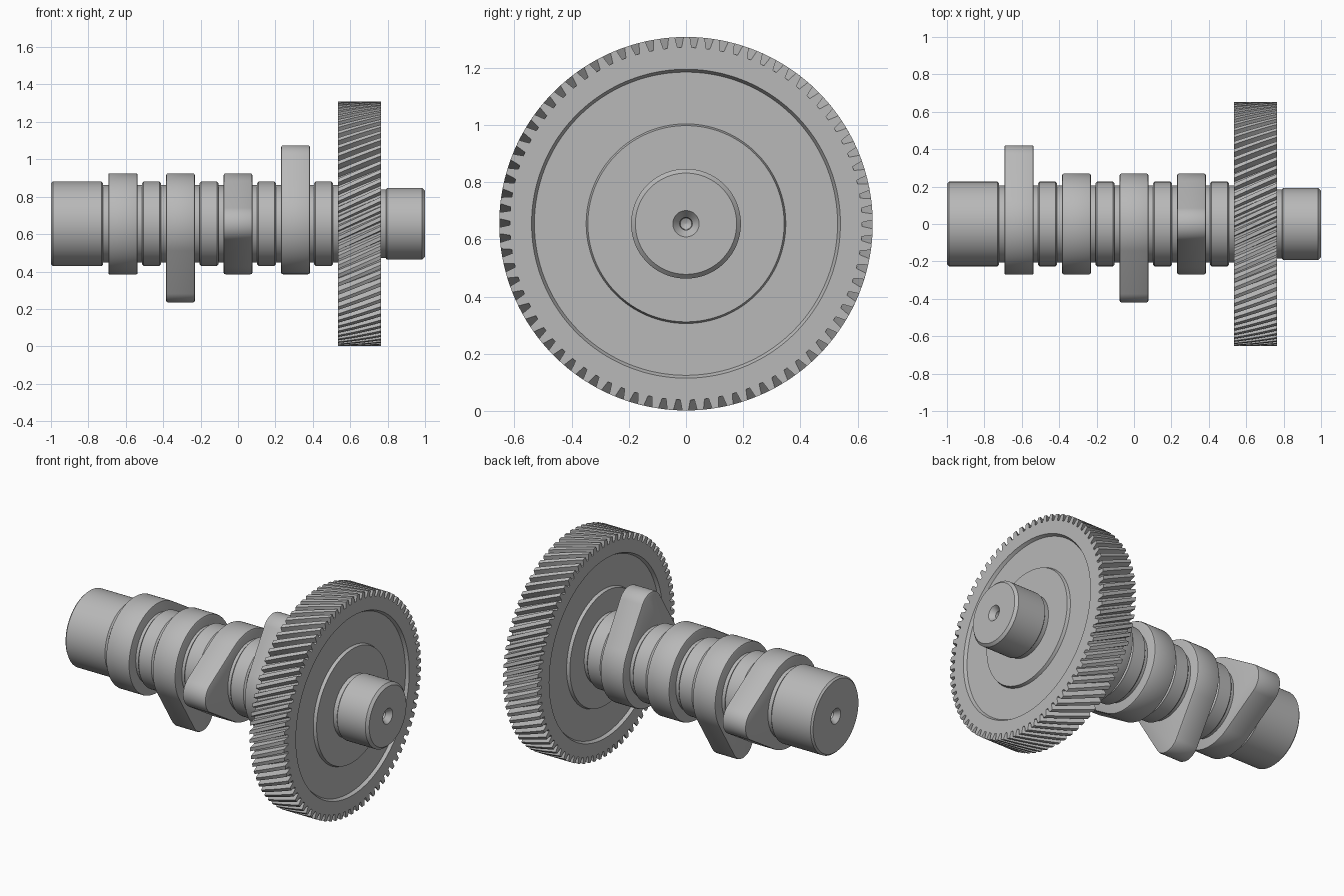
import bpy, bmesh
from math import cos, sin, acos, pi, radians

AXIS_Z = 0.655

cube = bpy.data.objects.get("Cube")
if cube:
    bpy.data.objects.remove(cube)

steel = bpy.data.materials.new("steel grey")
steel.use_nodes = True
colour = (0.48, 0.48, 0.48, 1)
steel.diffuse_color = colour
steel.node_tree.nodes["Principled BSDF"].inputs["Base Color"].default_value = colour


def polar(x, r, a):
    return (x, r * cos(a), r * sin(a))


def circle(x, r, n=96, turn=0):
    return [polar(x, r, turn + 2 * pi * i / n) for i in range(n)]


def loft(name, rings, caps=True):
    """Skin a row of equal-sized rings strung along the x axis."""
    bm = bmesh.new()
    rows = [[bm.verts.new(p) for p in ring] for ring in rings]
    n = len(rows[0])
    for a, b in zip(rows, rows[1:]):
        for i in range(n):
            j = (i + 1) % n
            bm.faces.new((a[i], a[j], b[j], b[i]))
    if caps:
        bm.faces.new(rows[0])
        bm.faces.new(rows[-1])
    bmesh.ops.recalc_face_normals(bm, faces=bm.faces)
    mesh = bpy.data.meshes.new(name)
    bm.to_mesh(mesh)
    bm.free()
    mesh.materials.append(steel)
    obj = bpy.data.objects.new(name, mesh)
    obj.location.z = AXIS_Z
    bpy.context.collection.objects.link(obj)
    bpy.ops.object.select_all(action='DESELECT')
    obj.select_set(True)
    bpy.context.view_layer.objects.active = obj
    bpy.ops.object.shade_smooth_by_angle(angle=radians(30))
    return obj


# Shaft: centre-drilled ends, chamfered journals and relief grooves
JOURNAL, GROOVE, STUB, C = 0.226, 0.207, 0.192, 0.008


def journal(x0, x1, r=JOURNAL, c=C):
    return [(x0, GROOVE), (x0, r - c), (x0 + c, r), (x1 - c, r), (x1, r - c), (x1, GROOVE)]


drill = [(0.08, 0.001), (0.07, 0.02), (0.03, 0.022), (0, 0.046)]
profile = [(-1 + d, r) for d, r in drill]
profile += [(-1, JOURNAL - 0.01), (-0.99, JOURNAL), (-0.73, JOURNAL),
            (-0.722, JOURNAL - C), (-0.722, GROOVE)]
for mid in (-0.4625, -0.155, 0.1525):
    profile += journal(mid - 0.05, mid + 0.05)
profile += journal(0.407, 0.507)
profile += [(0.65, GROOVE), (0.65, STUB - C), (0.79, STUB - C), (0.797, STUB),
            (0.985, STUB), (1, STUB - 0.015)]
profile += [(1 - d, r) for d, r in reversed(drill)]
loft("shaft", [circle(x, r) for x, r in profile])

# Cam lobes: a base circle and a nose circle joined by tangent flanks
BASE, NOSE, PEAK = 0.27, 0.1, 0.42


def lobe_ring(x, inset, turn):
    offset = PEAK - NOSE
    tangent = acos((BASE - NOSE) / offset)
    ring = []
    for i in range(25):
        a = -tangent + 2 * tangent * i / 24
        ring.append((x, offset + (NOSE - inset) * cos(a), (NOSE - inset) * sin(a)))
    for i in range(65):
        a = tangent + (2 * pi - 2 * tangent) * i / 64
        ring.append(polar(x, BASE - inset, a))
    return [(px, y * cos(turn) - z * sin(turn), y * sin(turn) + z * cos(turn))
            for px, y, z in ring]


for i, turn in enumerate((0, -pi / 2, pi, pi / 2)):
    mid = -0.615 + 0.3075 * i
    e = 0.004 if i == 0 else 0.01
    steps = [(-0.077, e), (-0.077 + e * 0.3, e * 0.3), (-0.077 + e, 0),
             (0.077 - e, 0), (0.077 - e * 0.3, e * 0.3), (0.077, e)]
    loft("cam_lobe_%d" % (i + 1), [lobe_ring(mid + x, s, turn) for x, s in steps])

# Helical gear: toothed rim with a shallow recessed web on each face
TEETH, TIP, ROOT, TWIST = 78, 0.653, 0.616, 0.165
X0, X1, DEPTH = 0.535, 0.765, 0.018
TOOTH = [(0.14, ROOT), (0.22, 0.634), (0.29, TIP), (0.71, TIP), (0.78, 0.634), (0.86, ROOT)]


def gear_ring(t):
    x = X0 + (X1 - X0) * t
    return [polar(x, r, 2 * pi * (k + f) / TEETH - TWIST * t)
            for k in range(TEETH) for f, r in TOOTH]


def web(x, inward, turn):
    floor = x + inward * DEPTH
    steps = [(x, 0.15), (x, 0.343), (floor, 0.349), (floor, 0.53), (x, 0.54)]
    return [circle(px, r, TEETH * len(TOOTH), turn) for px, r in steps]


rings = web(X0, 1, 0)
rings += [gear_ring(i / 10) for i in range(11)]
rings += reversed(web(X1, -1, -TWIST))
loft("helical_gear", rings, caps=False)
